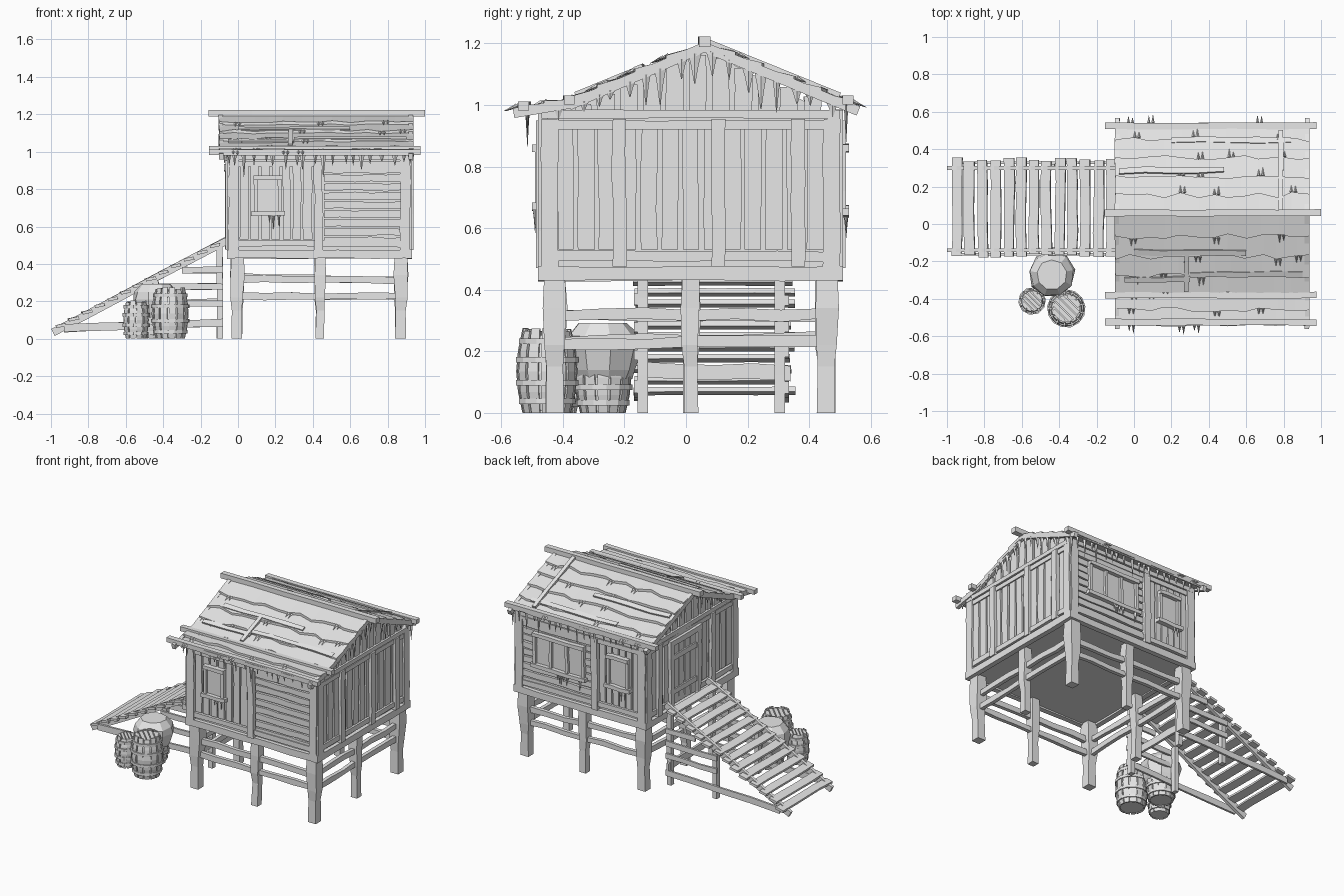
import bpy, bmesh, math, random
from mathutils import Vector as V

if "Cube" in bpy.data.objects:
    bpy.data.objects.remove(bpy.data.objects["Cube"])

random.seed(4)
R = random.uniform
wood = bpy.data.materials.new("weathered grey")
wood.diffuse_color = (0.8, 0.8, 0.8, 1)
wood.use_nodes = True
wood.node_tree.nodes["Principled BSDF"].inputs["Base Color"].default_value = wood.diffuse_color
parts = {}


def bm_of(name):
    return parts.setdefault(name, bmesh.new())


def loft(name, rings):
    """Skin a list of equal point rings and cap both ends."""
    bm = bm_of(name)
    rs = [[bm.verts.new(p) for p in r] for r in rings]
    n = len(rs[0])
    for a, b in zip(rs, rs[1:]):
        for i in range(n):
            bm.faces.new((a[i], a[(i + 1) % n], b[(i + 1) % n], b[i]))
    bm.faces.new(rs[0][::-1])
    bm.faces.new(rs[-1])


def board(name, a, b, wdir, w, t, segs=3, jit=0.1):
    """Slightly crooked plank from a to b."""
    a, b, W = V(a), V(b), V(wdir).normalized()
    T = (b - a).normalized().cross(W).normalized()
    rings = []
    for i in range(segs + 1):
        c = a.lerp(b, i / segs) + W * w * R(-jit, jit)
        h = w / 2 * R(1 - jit, 1 + jit)
        rings.append([c + W * h * sx + T * t / 2 * sy
                      for sx, sy in ((-1, -1), (1, -1), (1, 1), (-1, 1))])
    loft(name, rings)


def drip(name, top, length, w, wdir, down=(0, 0, -1)):
    """Flat pointed drip."""
    top, W, D = V(top), V(wdir), V(down).normalized()
    N = W.cross(D).normalized()
    rings = []
    for f, s in ((0, 1), (0.35, 0.6), (1, 0.08)):
        c = top + D * length * f
        rings.append([c + W * w / 2 * s, c + N * 0.008 * s, c - W * w / 2 * s, c - N * 0.008 * s])
    loft(name, rings)


def lathe(name, c, prof, n, rot=0, jit=0):
    loft(name, [[V((c[0] + r * k * math.cos(rot + i * math.tau / n),
                    c[1] + r * k * math.sin(rot + i * math.tau / n), z))
                 for i in range(n) for k in (R(1 - jit, 1 + jit),)] for r, z in prof])


X, Y, Z = V((1, 0, 0)), V((0, 1, 0)), V((0, 0, 1))
X0, X1, Y0, Y1 = -0.035, 0.905, -0.455, 0.485

# Body core and gable core
loft("house_core", [[(X0, Y0, z), (X1, Y0, z), (X1, Y1, z), (X0, Y1, z)] for z in (0.44, 0.97)])
loft("gable_core", [[(x, Y0, 0.96), (x, Y1, 0.96), (x, 0.06, 1.18)] for x in (X0, X1)])

# Stilts and the rails between them
xs, ys = (-0.005, 0.437, 0.87), (-0.425, 0.015, 0.455)
for x in xs:
    for y in ys:
        if (x, y) == (xs[1], ys[1]):
            continue
        s = 0.8 if x == xs[1] or y == ys[1] else 1
        rings = []
        for z, r in ((0, .029), (.15, .027), (.22, .033), (.34, .038), (.44, .034)):
            dx, dy = R(-.004, .004), R(-.004, .004)
            rings.append([(x + dx + sx * r * s, y + dy + sy * r * s, z)
                          for sx, sy in ((-1, -1), (1, -1), (1, 1), (-1, 1))])
        loft("stilts", rings)
for z in (0.235, 0.32):
    for y in (ys[0], ys[2]):
        board("stilt_rails", (xs[0], y, z + R(-.01, .01)), (xs[2], y, z + R(-.01, .01)), Z, 0.035, 0.025, 6, .15)
    for x in (xs[0], xs[2]):
        board("stilt_rails", (x, ys[0], z + R(-.01, .01)), (x, ys[2], z + R(-.01, .01)), Z, 0.036, 0.025, 6, .15)


# Wall mapping: u along wall, z up, d outwards
def P(f, u, z, d=0.0):
    return {"front": V((u, Y0 - d, z)), "back": V((u, Y1 + d, z)),
            "left": V((X0 - d, u, z)), "right": V((X1 + d, u, z))}[f]


def U(f):
    return X if f in ("front", "back") else Y


def vertical_planks(f, u0, u1, n, z0=0.53, z1=0.925):
    s = (u1 - u0) / n
    for i in range(n):
        u = u0 + s * (i + .5)
        board(f + "_planks", P(f, u, z0, .004), P(f, u, z1, .004), U(f), s * R(.74, .86), 0.018, 3, .05)


def horizontal_planks(f, u0, u1, n, z0=0.5, z1=0.93):
    s = (z1 - z0) / n
    for i in range(n):
        z = z0 + s * (i + .5)
        board(f + "_planks", P(f, u0, z, .004), P(f, u1, z, .004), Z, s * .8, 0.018 + R(0, .012), 5, .08)


def window(f, u0, u1, z0, z1, panes=1):
    name, m, c = f + "_window", (u0 + u1) / 2, (z0 + z1) / 2
    board(name, P(f, m, z0, .01), P(f, m, z1, .01), U(f), u1 - u0, .016, 1, 0)
    for i in range(panes + 1):
        u = u0 + (u1 - u0) * i / panes
        board(name, P(f, u, z0, .02), P(f, u, z1, .02), U(f), .02, .03, 3, .12)
    for z, e in ((z0, .025), (z1, .012)):
        board(name, P(f, u0 - e, z, .022), P(f, u1 + e, z, .022), Z, .024, .045, 3, .12)
    for i in range(3 * panes):
        drip("sill_drips", P(f, R(u0, u1), z0 - .008, .035), R(.03, .08), .016, U(f))


for f in ("front", "back", "left", "right"):
    a, b = (X0, X1) if U(f) == X else (Y0, Y1)
    # sill, lower board, top plates
    board("sills", P(f, a - .025, .452, .008), P(f, b + .025, .452, .008), Z, .045, .034, 5, .06)
    board("sills", P(f, a, .508, .008), P(f, b, .508, .008), Z, .032, .026, 5, .1)
    board("top_plates", P(f, a - .015, .935, .01), P(f, b + .015, .935, .01), Z, .03, .022, 5, .05)
    board("top_plates", P(f, a - .015, .97, .01), P(f, b + .015, .97, .01), Z, .028, .03, 5, .05)
    for u in (a + .012, b - .012):
        board("corner_posts", P(f, u, .47, .01), P(f, u, .955, .01), U(f), .055, .03, 4, .05)

# Front wall
vertical_planks("front", 0.005, 0.40, 7)
horizontal_planks("front", 0.46, 0.875, 9)
board("front_post", P("front", .428, .47, .015), P("front", .428, .95, .015), X, .045, .035, 5, .1)
window("front", .095, .225, .67, .86)
# Back wall
vertical_planks("back", 0.005, 0.30, 6)
horizontal_planks("back", 0.35, 0.875, 9)
board("back_post", P("back", .325, .47, .015), P("back", .325, .95, .015), X, .045, .035, 5, .1)
window("back", .08, .22, .66, .86)
window("back", .41, .77, .65, .86, 3)
# Right wall
vertical_planks("right", -0.425, 0.455, 13)
for u in (-.217, .105, .365):
    board("right_posts", P("right", u, .475, .018), P("right", u, .955, .018), Y, .045, .03, 5, .07)
# Left wall with door
vertical_planks("left", -0.425, -0.03, 6)
vertical_planks("left", 0.23, 0.455, 3)
for u in (-.2, .365):
    board("left_posts", P("left", u, .475, .018), P("left", u, .955, .018), Y, .045, .03, 5, .07)
for i in range(4):
    u = 0.005 + i * .062
    board("door", P("left", u, .5, .012), P("left", u, .9, .012), Y, .055, .022, 3, .03)
for z in (.58, .81):
    board("door", P("left", -.02, z, .026), P("left", .22, z, .026), Z, .035, .012, 2, .05)
for u in (-.045, .24):
    board("door_frame", P("left", u, .48, .018), P("left", u, .93, .018), Y, .035, .035, 4, .08)
board("door_frame", P("left", -.07, .915, .02), P("left", .265, .915, .02), Z, .035, .04, 3, .08)


# Roof line height
def roof_z(y):
    if y > .06:
        return 1.193 - (y - .06) * .415
    return 1.193 - (.06 - y) * .43 if y > -.38 else 1.004 - (-.38 - y) * .14


# Gable boards and drips under the verges
for f in ("left", "right"):
    for i in range(13):
        u = -.41 + i * .0745
        h = roof_z(u) - .02
        if h > 1.0:
            board("gable_planks", P(f, u, .975, .004), P(f, u, h, .004), Y, .056, .016, 2, .05)
    for i in range(17):
        u = -.40 + i * .054 + R(-.015, .015)
        drip("gable_drips", P(f, u, roof_z(u) - .012, .025), R(.03, .13) if abs(u - .06) < .3 else R(.03, .06),
             R(.025, .045), Y)

# Roof courses with ragged lower edges
courses = [(.06, -.07), (-.05, -.18), (-.15, -.28), (-.25, -.38), (-.36, -.46), (-.44, -.545),
           (.06, .16), (.14, .26), (.24, .36), (.34, .46), (.43, .54)]
for y0, y1 in courses:
    s = 1 if y1 > y0 else -1
    rings, tips = [], []
    for i in range(13):
        x = -.098 + 1.035 * i / 12 + (R(-.02, .02) if 0 < i < 12 else 0)
        ye = y1 + s * (R(-.02, .012) if abs(y1) < .5 else R(-.006, .004))
        z0, z1 = roof_z(y0), roof_z(ye)
        rings.append([(x, y0, z0 + .004), (x, ye, z1 + .022), (x, ye, z1 - .002), (x, y0, z0 - .014)])
        tips.append(V((x, ye, z1 + .018)))
    loft("roof_courses", rings)
    for t in random.sample(tips[1:-1], 3):
        for k in (0, .022):
            drip("roof_drips", t + X * k, R(.03, .05), .018, X, (0, s, -.42))

# Loose boards lying on the roof
for x0, x1, y in ((.2, .84, .45), (-.08, .48, .285), (.0, .6, -.15), (.3, .9, -.27), (-.05, .3, -.3)):
    s = 1 if y > .06 else -1
    z = roof_z(y) + .018
    board("loose_roof_boards", (x0, y, z), (x1, y + R(-.015, .015), z), (0, 1, -.42 * s), .03, .014, 4, .15)
board("loose_roof_boards", (.785, .07, roof_z(.07) + .018), (.785, .5, roof_z(.5) + .022), X, .025, .016, 3, .08)
board("loose_roof_boards", (.28, -.16, roof_z(-.16) + .018), (.28, -.36, roof_z(-.36) + .022), X, .025, .016, 2, .08)

# Ridge, eave poles and verge boards
board("ridge_beam", (-.157, .06, 1.206), (1.0, .06, 1.206), Y, .036, .034, 5, .08)
for y, z in ((-.38, 1.016), (-.525, .997), (.525, 1.016)):
    board("eave_beams", (-.155, y, z), (.975, y, z), Y, .034, .03, 5, .1)
for x in (-.09, .925):
    for ya, yb in ((.06, -.38), (-.36, -.56), (.06, .56)):
        board("verge_boards", (x, ya, roof_z(ya) - .005), (x, yb, roof_z(yb) - .005), X, .024, .032, 3, .08)

# Eave drips, front and back
for y, z in ((-.515, .985), (.52, 1.0)):
    for i in range(20):
        x = -.06 + i * .052 + R(-.015, .015)
        drip("eave_drips", (x, y, z), random.choice((.04, .05, .06, .08, .12)), R(.02, .035), X)

# Stairs: stringers, treads, posts and side rails
def stair_z(x):
    return .03 + (x + 1) * .52


slope = V((1, 0, .52))
for y in (-.14, .3):
    board("stair_stringers", (-.99, y, stair_z(-.99)), (-.06, y, stair_z(-.06) + .005), (-.52, 0, 1), .04, .02, 5, .06)
for i in range(13):
    x = -.945 + i * .0685
    z = stair_z(x) + .012
    board("stair_treads", (x, -.17 + R(-.01, .01), z), (x + R(-.008, .008), .345 + R(-.01, .012), z),
          (1, 0, .22), .054, .016, 4, .07)
for y, o in ((-.14, -.022), (.305, .022)):
    board("stair_posts", (-.098, y, 0), (-.098, y, .5), X, .032, .034, 4, .06)
    board("stair_posts", (-.44, y, 0), (-.44, y, .31), X, .03, .034, 3, .06)
    for z, x in ((.37, -.3), (.275, -.46), (.19, -.46)):
        board("stair_side_rails", (x, y + o, z), (-.08, y + o, z + R(-.01, .01)), Z, .034, .014, 3, .1)
    board("stair_side_rails", (-.93, y + o, .055), (-.08, y + o, .085), Z, .04, .014, 4, .1)
board("stair_cross_rail", (-.1, -.15, .14), (-.1, .34, .13), Z, .05, .016, 4, .08)


# Barrels: separate staves, hoops and slatted lid
def barrel(name, cx, cy, r, h, n=13):
    rad = lambda f: r * (.78 + .2 * math.sin(math.pi * f))
    fs = (0, .25, .5, .75, 1)
    lathe(name, (cx, cy), [(rad(f) * .95, h * (.02 + .92 * f)) for f in fs], n)
    for i in range(n):
        a, g, e = math.tau * i / n, math.tau / n * .40, R(-.006, .006)
        loft(name, [[(cx + q * math.cos(a + b), cy + q * math.sin(a + b), h * f + (e if f == 1 else 0))
                     for q, b in ((rad(f) * .88, -g), (rad(f), -g), (rad(f), g), (rad(f) * .88, g))] for f in fs])
    for f in (.14, .36, .64, .86):
        lathe(name + "_hoops", (cx, cy), [(rad(f) + .005, h * f - .009), (rad(f) + .005, h * f + .009)], n, .12)
    for k in range(-2, 3):
        o, l = k * r * .28, math.sqrt(max(.01, .48 - (k * .28) ** 2)) * r
        m, d = V((cx + o * .7, cy + o * .7, h * .955)), V((.7, -.7, 0))
        board(name + "_lid", m - d * l, m + d * l, (.7, .7, 0), r * .22, .012, 1, .04)


barrel("large_barrel", -.362, -.452, .102, .27)
barrel("small_barrel", -.545, -.412, .072, .2, 10)
barrel("covered_barrel", -.44, -.27, .095, .23)
# Faceted cover draped over the rear barrel
lathe("barrel_cover", (-.44, -.27), [(.092, .11), (.108, .14), (.125, .21), (.118, .25), (.08, .292)], 9, .2, .04)

# Turn every part into an object
for name, bm in parts.items():
    bmesh.ops.recalc_face_normals(bm, faces=bm.faces)
    me = bpy.data.meshes.new(name)
    bm.to_mesh(me)
    bm.free()
    me.materials.append(wood)
    bpy.context.collection.objects.link(bpy.data.objects.new(name, me))
